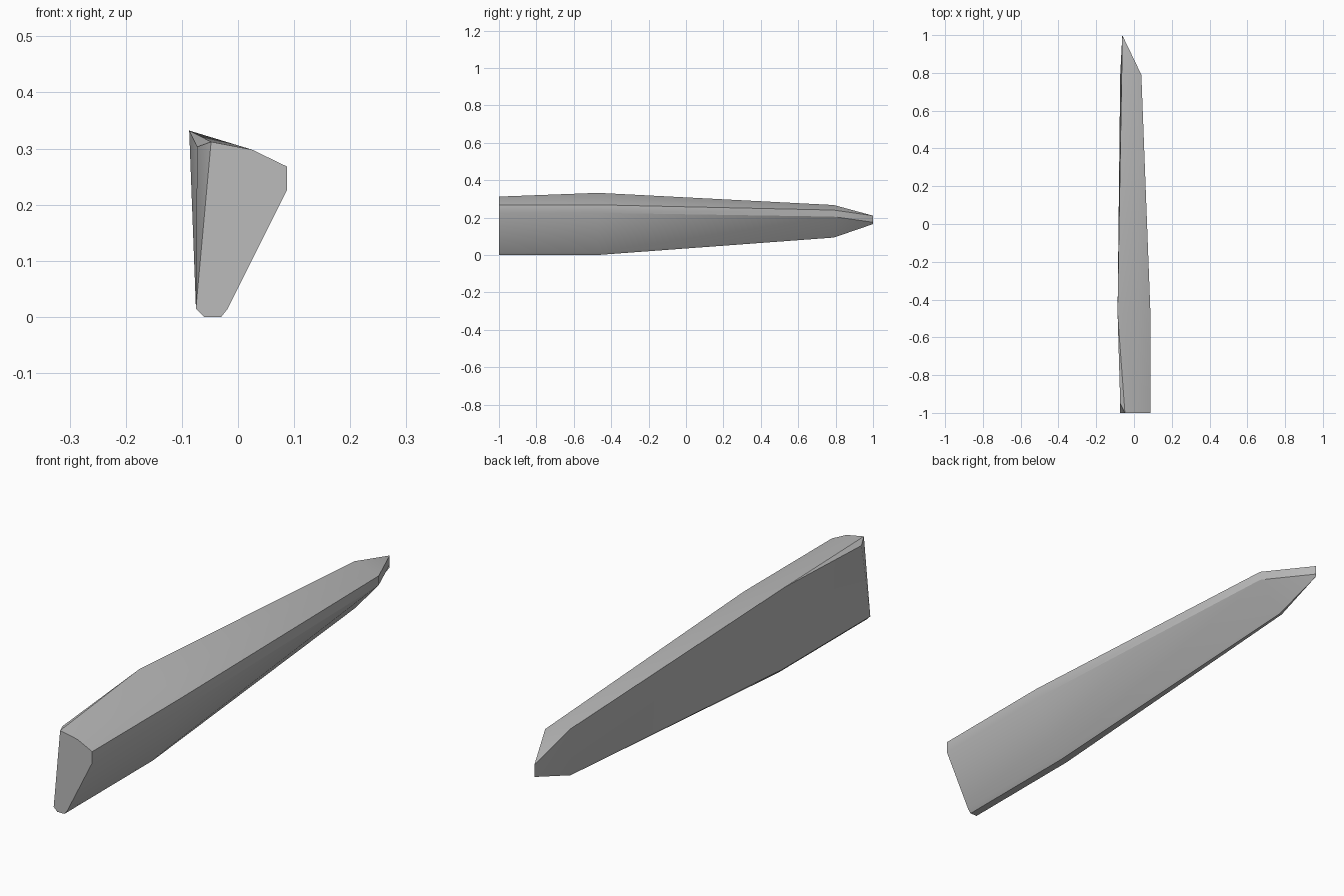
import bpy, bmesh, math

if "Cube" in bpy.data.objects:
    bpy.data.objects.remove(bpy.data.objects["Cube"], do_unlink=True)

grey = bpy.data.materials.new("plain grey")
grey.use_nodes = True
colour = (0.5, 0.5, 0.5, 1)
grey.diffuse_color = colour
grey.node_tree.nodes["Principled BSDF"].inputs["Base Color"].default_value = colour

# Cross-sections (x, z), counter-clockwise from the lower flat-side corner
butt = [(-.075, .015), (-.06, 0), (-.03, 0), (-.018, .015),
        (.087, .225), (.087, .268), (.025, .298), (-.048, .312)]
belly = butt[:-1] + [(-.087, .332)]
shoulder = [(-.073, .105), (-.068, .093), (-.058, .093), (-.052, .1),
            (.039, .205), (.039, .24), (.005, .252), (-.065, .267)]
tip = [(-.062, .165)] * 4 + [(-.062, .175)] + [(-.062, .21)] * 3

bm = bmesh.new()
rings = [[bm.verts.new((x, y, z)) for x, z in section]
         for y, section in ((-1, butt), (-.47, belly), (.79, shoulder), (1, tip))]

# Lofted skin; the flat side of the first bay is closed separately
for bay, (a, b) in enumerate(zip(rings, rings[1:])):
    for i in range(8 if bay else 7):
        j = (i + 1) % 8
        bm.faces.new((a[i], a[j], b[j], b[i]))

# Butt end with its clipped upper corner
clip = bm.verts.new((-.073, .0, .303))
clip.co.y = -.95
first, second = rings[0], rings[1]
bm.faces.new(first)
bm.faces.new((first[7], first[0], clip))
bm.faces.new((first[7], clip, second[7]))
bm.faces.new((clip, first[0], second[0], second[7]))

bmesh.ops.remove_doubles(bm, verts=bm.verts, dist=.001)
bmesh.ops.recalc_face_normals(bm, faces=bm.faces)

mesh = bpy.data.meshes.new("tapered_bar")
bm.to_mesh(mesh)
bm.free()
mesh.materials.append(grey)
bar = bpy.data.objects.new("tapered_bar", mesh)
bpy.context.collection.objects.link(bar)

# Soft long facets, crisp ridges
bpy.context.view_layer.objects.active = bar
bar.select_set(True)
bpy.ops.object.shade_smooth_by_angle(angle=math.radians(30))
